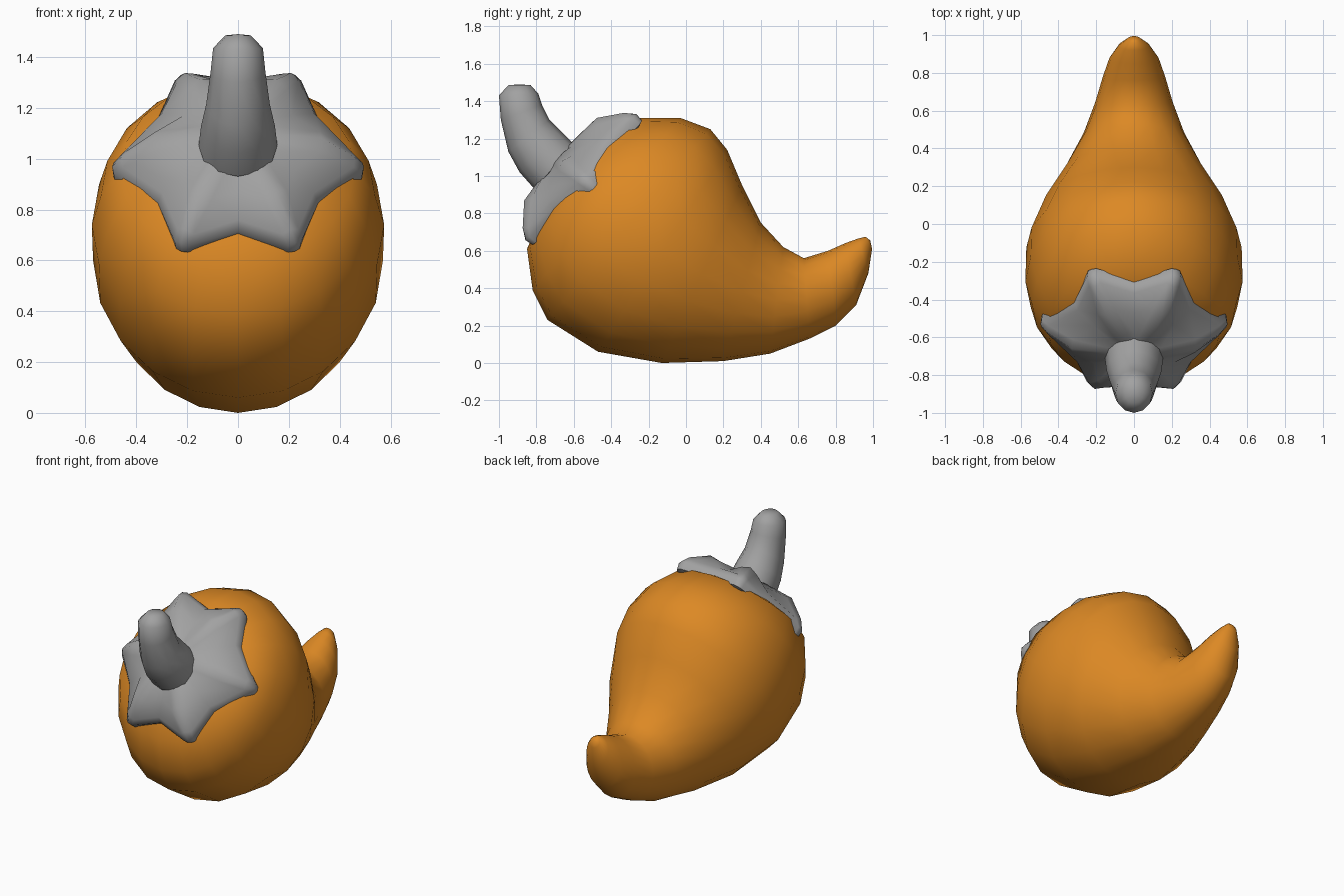
import bpy
import bmesh
from math import sin, cos, pi, radians
from mathutils import Vector

cube = bpy.data.objects.get("Cube")
if cube:
    bpy.data.objects.remove(cube)


def material(name, rgb):
    m = bpy.data.materials.new(name)
    m.use_nodes = True
    m.diffuse_color = (*rgb, 1)
    m.node_tree.nodes["Principled BSDF"].inputs["Base Color"].default_value = (*rgb, 1)
    return m


def skin(name, rings, start, end, mat, angle):
    """Bridge closed rings of points and close both ends with a pole."""
    bm = bmesh.new()
    loops = [[bm.verts.new(p) for p in ring] for ring in rings]
    n = len(loops[0])
    for a, b in zip(loops, loops[1:]):
        for i in range(n):
            j = (i + 1) % n
            bm.faces.new((a[i], a[j], b[j], b[i]))
    for loop, pole in ((loops[0], start), (loops[-1], end)):
        tip = bm.verts.new(pole)
        for i in range(n):
            bm.faces.new((loop[i], loop[(i + 1) % n], tip))
    bmesh.ops.recalc_face_normals(bm, faces=bm.faces)
    me = bpy.data.meshes.new(name)
    bm.to_mesh(me)
    bm.free()
    me.materials.append(mat)
    ob = bpy.data.objects.new(name, me)
    bpy.context.collection.objects.link(ob)
    bpy.ops.object.select_all(action='DESELECT')
    ob.select_set(True)
    bpy.context.view_layer.objects.active = ob
    bpy.ops.object.shade_smooth_by_angle(angle=radians(angle))
    return ob


def ellipse(section, sides):
    """Ring spanning two side-profile points, with a half width in x."""
    y1, z1, y2, z2, w = section
    a, b = Vector((0, y1, z1)), Vector((0, y2, z2))
    mid, half = (a + b) / 2, (a - b) / 2
    return [mid + half * cos(t) + Vector((w * sin(t), 0, 0))
            for t in (2 * pi * i / sides for i in range(sides))]


orange = material("orange skin", (0.72, 0.25, 0.018))
grey = material("grey stalk", (0.36, 0.36, 0.36))

# Body: upper profile y, z; lower profile y, z; half width
body = [
    (-0.45, 1.20, -0.76, 0.82, 0.27),
    (-0.25, 1.31, -0.85, 0.61, 0.46),
    (-0.03, 1.31, -0.82, 0.39, 0.54),
    (0.13, 1.25, -0.74, 0.23, 0.575),
    (0.22, 1.14, -0.47, 0.06, 0.57),
    (0.30, 0.95, -0.13, 0.00, 0.49),
    (0.40, 0.75, 0.20, 0.01, 0.365),
    (0.52, 0.62, 0.45, 0.05, 0.265),
    (0.63, 0.56, 0.66, 0.13, 0.205),
    (0.76, 0.60, 0.80, 0.20, 0.165),
    (0.85, 0.64, 0.91, 0.31, 0.13),
    (0.92, 0.665, 0.975, 0.48, 0.08),
    (0.96, 0.675, 0.995, 0.61, 0.035),
]
skin("body", [ellipse(s, 20) for s in body], (0, -0.62, 1.02), (0, 0.985, 0.655), orange, 60)

# Stem: curved, tapering, rounded at the top
stem = [
    (-0.60, 1.17, -0.81, 0.93, 0.155),
    (-0.67, 1.24, -0.89, 1.02, 0.145),
    (-0.73, 1.30, -0.95, 1.13, 0.125),
    (-0.77, 1.38, -0.99, 1.30, 0.108),
    (-0.79, 1.44, -1.00, 1.43, 0.098),
    (-0.83, 1.485, -0.95, 1.485, 0.05),
]
skin("stem", [ellipse(s, 12) for s in stem], (0, -0.68, 1.03), (0, -0.89, 1.49), grey, 60)

# Calyx: six-armed star draped over the front of the body
centre = Vector((0, -0.535, 0.97))
up, out = Vector((0, 0.66, 0.75)), Vector((0, -0.75, 0.66))
arms = [0, 63, 117, 180, 243, 297]
valleys = [35, 90, 145, 215, 270, 325]


def star(tip_r, tip_n, side_n, spread, valley_r, valley_n):
    ring = []
    for arm, valley in zip(arms, valleys):
        points = [(arm - spread, tip_r * 0.99, side_n), (arm, tip_r, tip_n),
                  (arm + spread, tip_r * 0.99, side_n), (valley, valley_r, valley_n)]
        for deg, r, n in points:
            t = radians(deg)
            droop = 0.06 * cos(t) ** 2 * (r / 0.5) ** 3
            ring.append(centre + Vector((r * cos(t), 0, 0)) + up * r * sin(t) + out * (n - droop))
    return ring


calyx = [
    star(0.15, 0.195, 0.195, 15, 0.15, 0.185),
    star(0.33, 0.185, 0.165, 9, 0.26, 0.14),
    star(0.46, 0.10, 0.08, 4.5, 0.365, 0.095),
    star(0.495, 0.055, 0.045, 3.5, 0.385, 0.05),
    star(0.49, 0.0, 0.0, 3, 0.375, 0.01),
    star(0.42, -0.02, -0.02, 4, 0.32, 0.0),
]
skin("calyx", calyx, centre + out * 0.2, centre, grey, 50)
